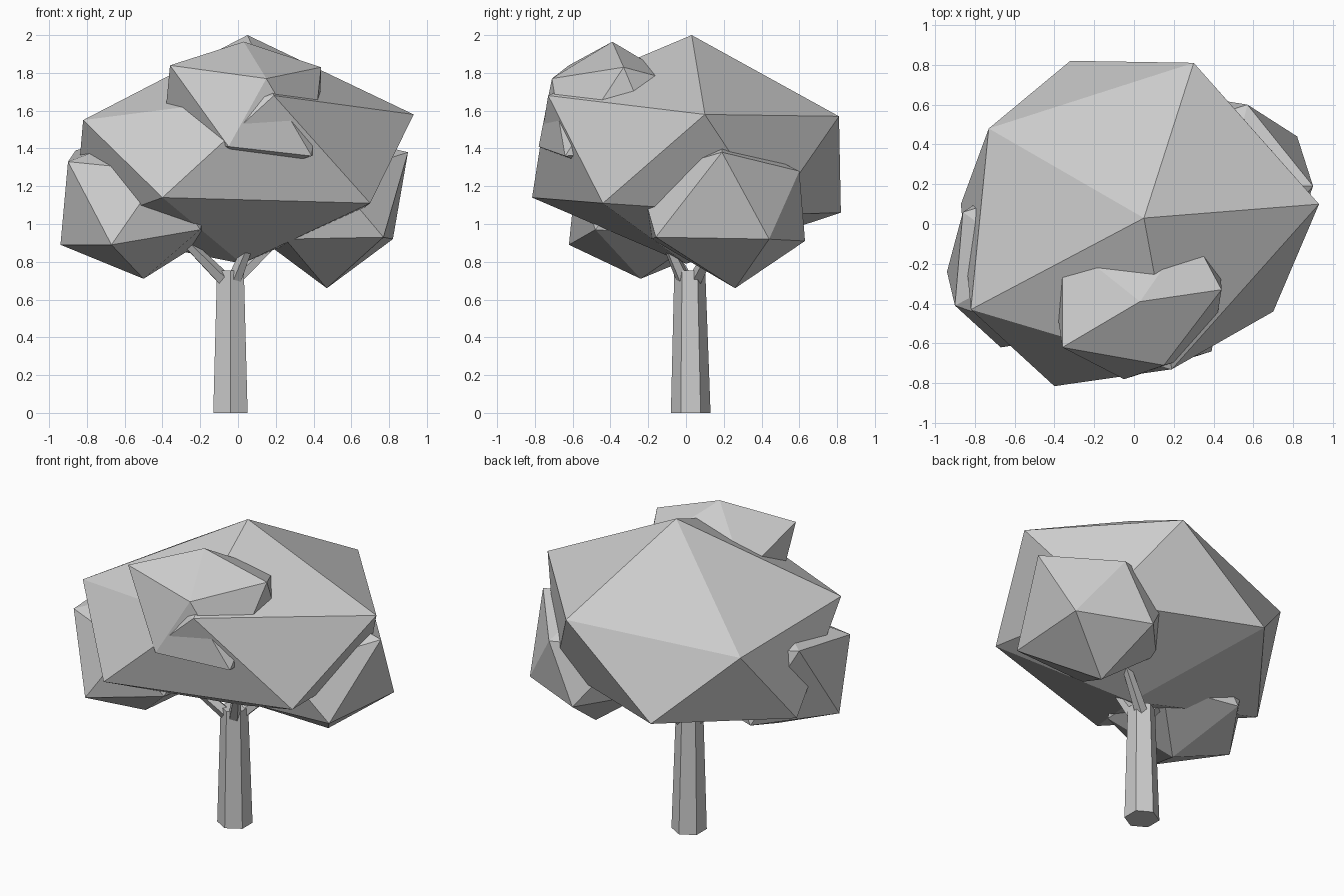
import bpy
import bmesh
import math
from mathutils import Vector

if "Cube" in bpy.data.objects:
    bpy.data.objects.remove(bpy.data.objects["Cube"])


def make_object(name, bm):
    bmesh.ops.recalc_face_normals(bm, faces=bm.faces[:])
    mesh = bpy.data.meshes.new(name)
    bm.to_mesh(mesh)
    bm.free()
    obj = bpy.data.objects.new(name, mesh)
    bpy.context.collection.objects.link(obj)
    return obj


def leaf_clump(name, top, upper, lower, bottom):
    """Uneven icosahedron: two staggered rings of five between two poles."""
    bm = bmesh.new()
    t, b = bm.verts.new(top), bm.verts.new(bottom)
    u = [bm.verts.new(p) for p in upper]
    d = [bm.verts.new(p) for p in lower]
    for i in range(5):
        j = (i + 1) % 5
        for tri in ((t, u[i], u[j]), (u[i], d[i], u[j]),
                    (d[i], d[j], u[j]), (b, d[j], d[i])):
            bm.faces.new(tri)
    return make_object(name, bm)


def limb(name, start, end, r0, r1, sides, turn=0.0, upright=False):
    """Tapered prism between two points."""
    start, end = Vector(start), Vector(end)
    axis = Vector((0, 0, 1)) if upright else (end - start).normalized()
    rot = axis.to_track_quat('Z', 'Y')
    bm = bmesh.new()
    rings = []
    for centre, r in ((start, r0), (end, r1)):
        ring = []
        for i in range(sides):
            a = turn + 2 * math.pi * i / sides
            ring.append(bm.verts.new(
                centre + rot @ Vector((r * math.cos(a), r * math.sin(a), 0))))
        rings.append(ring)
    for i in range(sides):
        j = (i + 1) % sides
        bm.faces.new((rings[0][i], rings[0][j], rings[1][j], rings[1][i]))
    for ring in rings:
        bm.faces.new(ring)
    return make_object(name, bm)


# Trunk and its three short branches
limb("trunk", (-0.04, 0.025, 0), (-0.04, 0.02, 0.755), 0.105, 0.082, 6,
     math.pi / 2, True)
for name, start, end in (
        ("left_branch", (-0.07, 0.0, 0.70), (-0.33, -0.14, 0.96)),
        ("right_branch", (-0.02, 0.05, 0.70), (0.24, 0.18, 0.95)),
        ("front_branch", (-0.02, -0.01, 0.70), (0.07, -0.11, 0.92))):
    limb(name, start, end, 0.04, 0.025, 5)

# Main crown
leaf_clump("main_crown", (0.05, 0.03, 2.0),
           [(0.93, 0.10, 1.58), (0.30, 0.81, 1.57), (-0.73, 0.48, 1.47),
            (-0.82, -0.43, 1.55), (0.19, -0.73, 1.68)],
           [(0.62, 0.45, 1.05), (-0.32, 0.82, 1.06), (-0.87, 0.10, 0.97),
            (-0.40, -0.815, 1.14), (0.70, -0.44, 1.11)],
           (0.02, 0.0, 0.79))

# Lower left clump
leaf_clump("left_clump", (-0.50, -0.20, 1.48),
           [(-0.10, -0.20, 1.33), (-0.38, 0.20, 1.33), (-0.86, 0.06, 1.39),
            (-0.90, -0.41, 1.33), (-0.40, -0.58, 1.28)],
           [(-0.15, 0.08, 0.93), (-0.62, 0.22, 0.90), (-0.94, -0.24, 0.89),
            (-0.67, -0.62, 0.89), (-0.20, -0.48, 0.97)],
           (-0.50, -0.24, 0.71))

# Lower right clump
leaf_clump("right_clump", (0.47, 0.20, 1.48),
           [(0.90, 0.19, 1.38), (0.57, 0.60, 1.28), (0.10, 0.45, 1.30),
            (0.10, -0.05, 1.30), (0.50, -0.25, 1.25)],
           [(0.82, 0.44, 0.92), (0.38, 0.63, 0.91), (0.08, 0.30, 0.95),
            (0.25, -0.18, 0.92), (0.77, -0.16, 0.93)],
           (0.47, 0.26, 0.66))

# Upper front clump
leaf_clump("front_clump", (0.03, -0.39, 1.965),
           [(0.44, -0.33, 1.83), (0.28, -0.03, 1.75), (-0.36, -0.08, 1.70),
            (-0.36, -0.62, 1.84), (0.15, -0.71, 1.77)],
           [(0.43, -0.15, 1.40), (0.0, 0.0, 1.40), (-0.40, -0.35, 1.42),
            (-0.05, -0.78, 1.41), (0.39, -0.64, 1.36)],
           (0.03, -0.40, 1.25))
